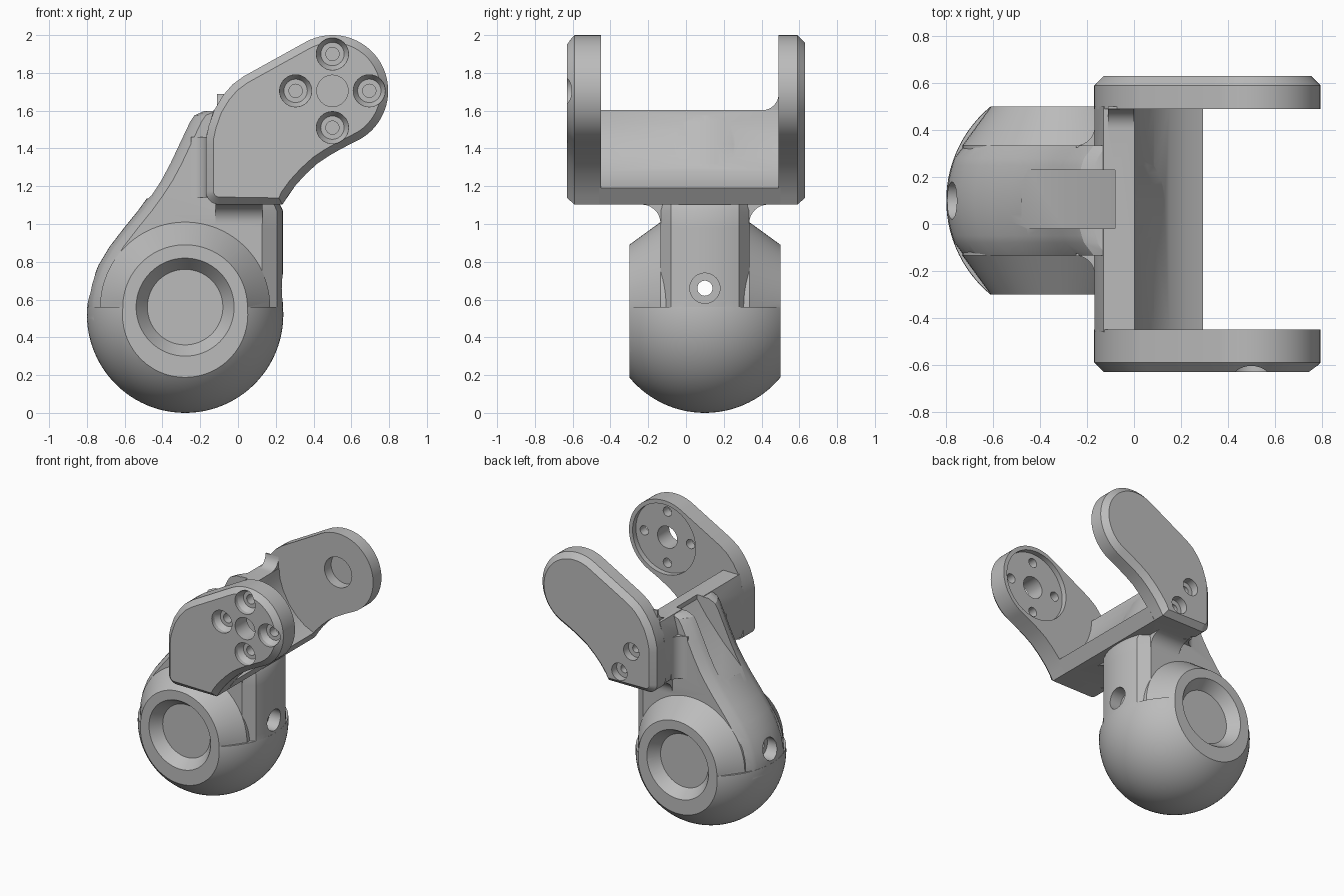
import bpy, bmesh
from math import sin, cos, pi, radians, sqrt
from mathutils import Vector

if "Cube" in bpy.data.objects:
    bpy.data.objects.remove(bpy.data.objects["Cube"])

grey = bpy.data.materials.new("plain_grey")
grey.use_nodes = True
GREY = (0.5, 0.5, 0.5, 1)
grey.diffuse_color = GREY
grey.node_tree.nodes["Principled BSDF"].inputs["Base Color"].default_value = GREY


def place(u, v, t, axis):
    """Put profile point (u, v) at distance t along an axis."""
    return {"x": (t, u, v), "y": (u, t, v), "z": (u, v, t)}[axis]


def to_object(name, bm):
    bmesh.ops.recalc_face_normals(bm, faces=bm.faces)
    mesh = bpy.data.meshes.new(name)
    bm.to_mesh(mesh)
    bm.free()
    mesh.materials.append(grey)
    ob = bpy.data.objects.new(name, mesh)
    bpy.context.scene.collection.objects.link(ob)
    return ob


def loft_mesh(rings):
    bm = bmesh.new()
    rows = [[bm.verts.new(p) for p in ring] for ring in rings]
    n = len(rows[0])
    for a, b in zip(rows, rows[1:]):
        for i in range(n):
            j = (i + 1) % n
            bm.faces.new((a[i], a[j], b[j], b[i]))
    bm.faces.new(rows[0])
    bm.faces.new(rows[-1])
    bmesh.ops.recalc_face_normals(bm, faces=bm.faces)
    return bm


def prism(name, pts, axis, a, b):
    return to_object(name, loft_mesh([[place(u, v, t, axis) for u, v in pts] for t in (a, b)]))


def lathe(name, profile, cu, cv, axis, n=64):
    """Revolve (radius, distance) pairs around an axis line."""
    rings = [[place(cu + r * cos(2 * pi * i / n), cv + r * sin(2 * pi * i / n), t, axis)
              for i in range(n)] for r, t in profile]
    return to_object(name, loft_mesh(rings))


def boolean(target, tool, op):
    mod = target.modifiers.new(op, "BOOLEAN")
    mod.operation, mod.object, mod.solver = op, tool, "EXACT"
    bpy.context.view_layer.objects.active = target
    bpy.ops.object.modifier_apply(modifier=mod.name)
    bpy.data.objects.remove(tool)


def arc(cx, cy, r, a, b, n):
    return [(cx + r * cos(radians(a + (b - a) * i / n)),
             cy + r * sin(radians(a + (b - a) * i / n))) for i in range(n + 1)]


def fillet(cu, cv, su, sv, r):
    """Concave corner filler, its corner sunk slightly into both walls."""
    e = 0.01
    curve = [(cu + su * r * (1 - cos(k * pi / 16)), cv + sv * r * (1 - sin(k * pi / 16)))
             for k in range(9)]
    return [(cu - su * e, cv - sv * e), (cu - su * e, cv + sv * r)] + curve + \
           [(cu + su * r, cv - sv * e)]


def box(x0, x1, y0, y1):
    return [(x0, y0), (x1, y0), (x1, y1), (x0, y1)]


BX, BY, R = -0.28, 0.1, 0.52      # ball centre and radius
PX, PZ = 0.5, 1.705               # pivot of the two arms
EYE = 0.56                        # height of the side sockets

# Ball, cut flat at both sides and at the neck
bm = bmesh.new()
bmesh.ops.create_uvsphere(bm, u_segments=96, v_segments=48, radius=R)
bmesh.ops.translate(bm, verts=bm.verts, vec=Vector((BX, BY, R)))
body = to_object("ball_and_neck", bm)
boolean(body, prism("ball_limits", box(-1, 1, -0.3, 0.5), "z", -0.1, EYE), "INTERSECT")

# Conical side bosses
boolean(body, lathe("boss", [(0.33, -0.3), (0.45, -0.135), (0.45, 0.335), (0.33, 0.5)],
                    BX, EYE, "y", 96), "UNION")


# Neck: chamfered section with rounded front and rear, following a curved back
def neck_section(z, left, right):
    vs = [0.18 * k / 6 for k in range(-6, 7)]
    sag = lambda v: R - sqrt(R * R - v * v)
    pts = [(right - sag(v), BY + v) for v in vs]
    pts += [(right - 0.11, BY + 0.235), (left + 0.06 + sag(0.235) / 4, BY + 0.235)]
    pts += [(left + sag(v), BY + v) for v in reversed(vs)]
    pts += [(left + 0.06 + sag(0.235) / 4, BY - 0.235), (right - 0.11, BY - 0.235)]
    return [(x, y, z) for x, y in pts]


spine = [(0.5, -0.8), (0.6, -0.795), (0.68, -0.778), (0.78, -0.74), (0.88, -0.68),
         (0.98, -0.603), (1.07, -0.53), (1.15, -0.472), (1.23, -0.42), (1.32, -0.372),
         (1.42, -0.325), (1.54, -0.268), (1.575, -0.245), (1.599, -0.19)]
neck = to_object("neck", loft_mesh(
    [neck_section(z, x, 0.238 if z < 1.1 else 0.238 - 0.46 * (z - 1.07)) for z, x in spine]))
boolean(body, neck, "UNION")

# Crossbar with a hollow wall facing the pivot
bar_profile = [(-0.07, 1.103), (0.235, 1.103), (0.295, 1.19), (0.22, 1.225), (0.15, 1.28),
               (0.085, 1.355), (0.035, 1.45), (0.01, 1.53), (0.003, 1.603), (-0.13, 1.603),
               (-0.168, 1.47), (-0.168, 1.19), (-0.15, 1.135), (-0.12, 1.11)]
boolean(body, prism("crossbar", bar_profile, "y", -0.46, 0.5), "UNION")

# Fillets where the neck meets the crossbar, and on the rear arm
for wall, side in ((BY - 0.235, -1), (BY + 0.235, 1)):
    boolean(body, prism("under_fillet", fillet(wall, 1.103, side, -1, 0.1), "x", -0.12, 0.13), "UNION")
    boolean(body, prism("side_fillet", fillet(-0.168, wall, -1, side, 0.08), "z", 1.14, 1.46), "UNION")
boolean(body, prism("arm_fillet", fillet(0.49, 1.603, -1, 1, 0.085), "x", -0.11, 0.0), "UNION")

# Pocket in the back of the neck
pocket = [(-0.48, 1.13), (-0.3, 1.3), (-0.16, 1.46), (-0.08, 1.57), (-0.08, 1.75), (-0.48, 1.75)]
boolean(body, prism("pocket", pocket, "y", -0.02, 0.23), "DIFFERENCE")

# Side sockets
for face, d in ((-0.3, 1), (0.5, -1)):
    boolean(body, lathe("socket", [(0.267, face - d * 0.01), (0.2, face + d * 0.08)],
                        BX, EYE, "y"), "DIFFERENCE")

# Cross pin hole, widened at both ends
boolean(body, lathe("pin_hole", [(0.08, -1), (0.08, -0.7), (0.04, -0.7), (0.04, 0.14),
                                 (0.08, 0.14), (0.08, 0.4)], BY, 0.66, "x", 40), "DIFFERENCE")

# Arm outline shared by both arms
outline = arc(PX, PZ, 0.295, -65, 118, 40)
outline += [(0.03, 1.782), (-0.03, 1.738), (-0.08, 1.68), (-0.125, 1.605), (-0.155, 1.52),
            (-0.168, 1.46), (-0.17, 1.42)]
outline += arc(-0.1, 1.173, 0.07, 180, 270, 8)
outline += [(0.235, 1.103), (0.265, 1.15), (0.305, 1.205), (0.36, 1.265), (0.42, 1.32),
            (0.48, 1.36), (0.55, 1.4)]


def arm(name, inner, outer):
    chamfer = 0.04
    edge = outer - chamfer if outer > 0 else outer + chamfer
    bm = loft_mesh([[(x, y, z) for x, z in outline] for y in (inner, edge)])
    cap = [f for f in bm.faces if all(abs(v.co.y - edge) < 1e-5 for v in f.verts)]
    bmesh.ops.inset_region(bm, faces=cap, thickness=chamfer, depth=chamfer)
    return to_object(name, bm)


# Front arm: horn recess inside, centre hole and four bolt holes
front = arm("front_arm", -0.45, -0.63)
boolean(front, lathe("horn_recess", [(0.265, -0.49), (0.265, -0.4)], PX, PZ, "y"), "DIFFERENCE")
boolean(front, lathe("centre_hole", [(0.083, -0.7), (0.083, -0.4)], PX, PZ, "y", 40), "DIFFERENCE")
for k in range(4):
    bx, bz = PX + 0.195 * cos(k * pi / 2), PZ + 0.195 * sin(k * pi / 2)
    boolean(front, lathe("bolt_hole", [(0.085, -0.7), (0.085, -0.6), (0.062, -0.56),
                                       (0.035, -0.56), (0.035, -0.4)], bx, bz, "y", 32), "DIFFERENCE")

# Rear arm: blind bearing seat inside and two screw holes outside
rear = arm("rear_arm", 0.49, 0.63)
boolean(rear, lathe("bearing_seat", [(0.115, 0.4), (0.115, 0.57)], PX, PZ, "y", 40), "DIFFERENCE")
for sx, sz in ((0.02, 1.39), (0.12, 1.21)):
    boolean(rear, lathe("screw_hole", [(0.065, 0.7), (0.065, 0.57), (0.03, 0.57), (0.03, 0.5)],
                        sx, sz, "y", 32), "DIFFERENCE")

# Smooth curved walls, crisp edges
for ob in (body, front, rear):
    bpy.ops.object.select_all(action="DESELECT")
    ob.select_set(True)
    bpy.context.view_layer.objects.active = ob
    bpy.ops.object.shade_smooth_by_angle(angle=radians(25))
